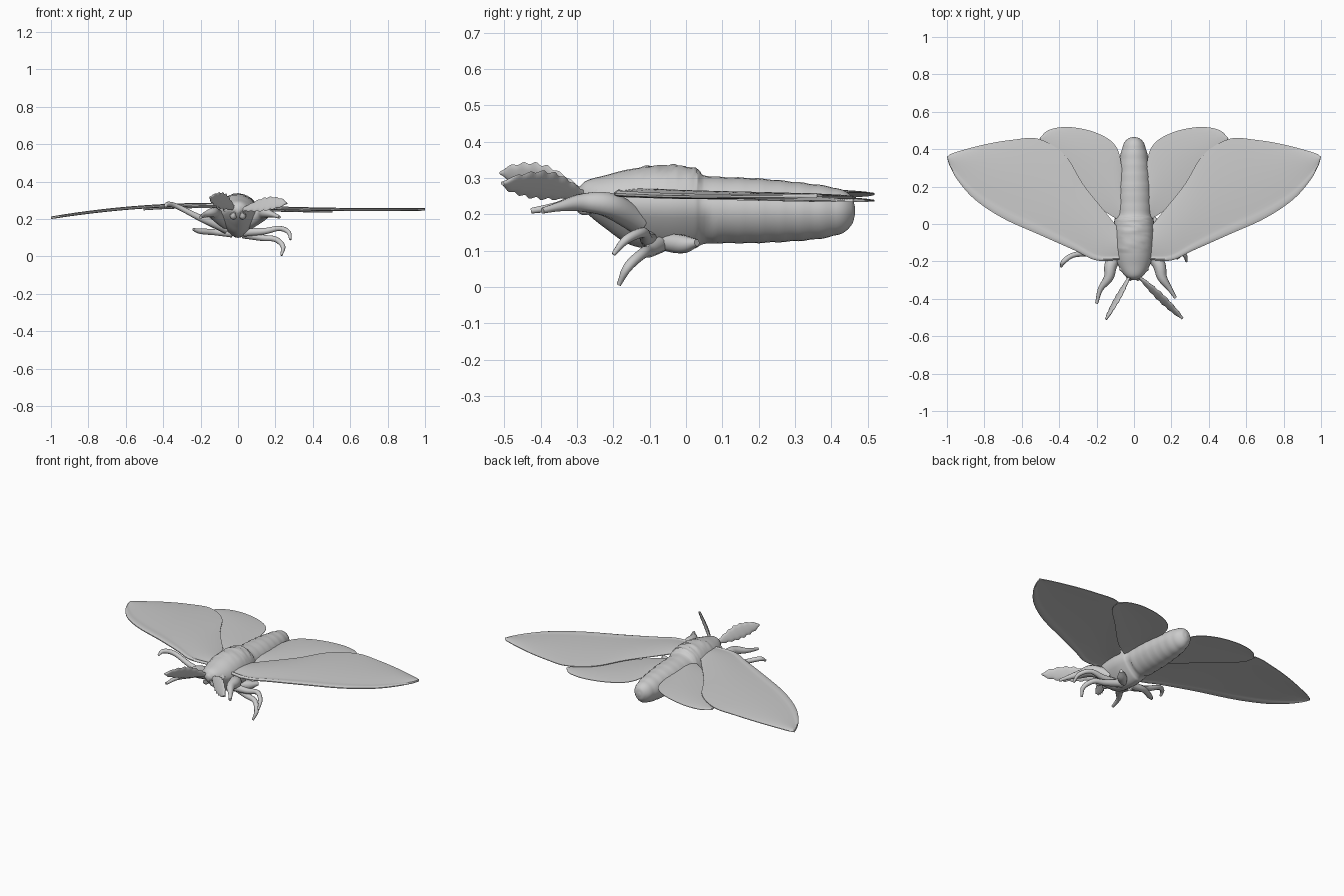
import bpy, bmesh, math, random
from mathutils import Vector

random.seed(4)
cube = bpy.data.objects.get("Cube")
if cube:
    bpy.data.objects.remove(cube, do_unlink=True)

grey = bpy.data.materials.new("warm_grey")
grey.use_nodes = True
grey.diffuse_color = (0.6, 0.6, 0.6, 1)
bsdf = next(n for n in grey.node_tree.nodes if n.type == "BSDF_PRINCIPLED")
bsdf.inputs["Base Color"].default_value = (0.6, 0.6, 0.6, 1)


def spline(points, count):
    """Sample a smooth curve through the points."""
    p = [Vector(q) for q in points]
    p = [2 * p[0] - p[1]] + p + [2 * p[-1] - p[-2]]
    out = []
    for i in range(count + 1):
        t = i / count * (len(p) - 3)
        k = min(int(t), len(p) - 4)
        t -= k
        a, b, c, d = p[k:k + 4]
        out.append(0.5 * (2 * b + (c - a) * t + (2 * a - 5 * b + 4 * c - d) * t * t
                          + (3 * b - a - 3 * c + d) * t ** 3))
    return out


def loft(name, rings, angle=50):
    """Skin a list of closed rings and cap both ends."""
    bm = bmesh.new()
    rows = [[bm.verts.new(v) for v in ring] for ring in rings]
    n = len(rows[0])
    for r, s in zip(rows, rows[1:]):
        for i in range(n):
            j = (i + 1) % n
            bm.faces.new((r[i], r[j], s[j], s[i]))
    bm.faces.new(rows[0])
    bm.faces.new(rows[-1])
    bmesh.ops.remove_doubles(bm, verts=bm.verts, dist=0.0003)
    bmesh.ops.recalc_face_normals(bm, faces=bm.faces)
    mesh = bpy.data.meshes.new(name)
    bm.to_mesh(mesh)
    bm.free()
    mesh.materials.append(grey)
    ob = bpy.data.objects.new(name, mesh)
    bpy.context.collection.objects.link(ob)
    bpy.ops.object.select_all(action="DESELECT")
    ob.select_set(True)
    bpy.context.view_layer.objects.active = ob
    bpy.ops.object.shade_smooth_by_angle(angle=math.radians(angle))
    return ob


def circle(n):
    return [(math.cos(math.tau * i / n), math.sin(math.tau * i / n)) for i in range(n)]


def limb(name, points):
    """Tapered tube; each point is x, y, z, radius."""
    path = spline(points, 24)
    rings = []
    for i, p in enumerate(path):
        axis = (path[min(i + 1, 24)].xyz - path[max(i - 1, 0)].xyz).normalized()
        side = axis.cross(Vector((0, 0, 1))).normalized()
        up = side.cross(axis)
        rings.append([p.xyz + p.w * (c * side + s * up) for c, s in circle(10)])
    return loft(name, rings)


# Body: y, half width, underside, top
profile = [(-0.30, 0.012, 0.235, 0.265), (-0.275, 0.05, 0.205, 0.292), (-0.22, 0.085, 0.16, 0.308),
           (-0.15, 0.105, 0.115, 0.325), (-0.05, 0.112, 0.10, 0.332), (0.02, 0.105, 0.105, 0.325),
           (0.06, 0.095, 0.12, 0.305), (0.2, 0.092, 0.122, 0.298), (0.34, 0.077, 0.13, 0.284),
           (0.42, 0.058, 0.145, 0.27), (0.455, 0.034, 0.17, 0.25), (0.465, 0.008, 0.2, 0.22)]
rings = []
for y, w, low, top in spline(profile, 88):
    abdomen = y > 0.06
    swell = 1 + (0.035 * abs(math.sin((y - 0.06) * 55)) - 0.015 if abdomen else 0)
    ring = []
    for c, s in circle(28):
        pinch = 1 + (0.1 if abdomen else 0.4) * min(s, 0)
        tuft = random.uniform(0, 0.007) if -0.15 < y < 0.04 and s > 0.6 else 0
        ring.append((w * c * pinch * swell, y, (low + top) / 2 + (top - low) / 2 * s * swell + tuft))
    rings.append(ring)
loft("body", rings, 70)


# Wings: thin shells between a front and a rear edge
def wing_height(x):
    u = abs(x)
    return 0.262 - 0.037 * u + 0.025 * u * u if x > 0 else 0.272 + 0.03 * u - 0.097 * u * u


def wing(name, side, front, rear, drop, thick, edge):
    rings, across = [], 16
    for i, (a, b) in enumerate(zip(spline(front, 48), spline(rear, 48))):
        taper = 1 - 0.6 * i / 48
        top, bottom = [], []
        for k in range(across + 1):
            v = (k / across) ** 1.5
            p = a.lerp(b, v)
            z = wing_height(side * p.x) - drop + 0.008 * math.sin(math.pi * v) * taper
            h = thick * (0.4 + 0.6 * math.sin(math.pi * v) ** 0.5) + edge * taper * math.exp(-((v - 0.04) / 0.03) ** 2)
            top.append((side * p.x, p.y, z + h))
            bottom.append((side * p.x, p.y, z - h))
        rings.append(top + bottom[::-1])
    return loft(name, rings)


fore_front = [(0.07, -0.19), (0.2, -0.195), (0.32, -0.14), (0.5, -0.06), (0.7, 0.03),
              (0.85, 0.13), (0.94, 0.23), (0.985, 0.31), (1, 0.36)]
fore_rear = [(0.07, -0.04), (0.15, 0.06), (0.27, 0.21), (0.37, 0.37), (0.51, 0.455),
             (0.65, 0.45), (0.8, 0.425), (0.96, 0.382), (1, 0.36)]
hind_front = [(0.05, 0), (0.2, 0.1), (0.36, 0.26), (0.48, 0.38), (0.505, 0.46)]
hind_rear = [(0.05, 0.1), (0.065, 0.3), (0.1, 0.42), (0.2, 0.487), (0.34, 0.518), (0.45, 0.505), (0.505, 0.46)]
for label, side in (("left", 1), ("right", -1)):
    wing(label + "_forewing", side, fore_front, fore_rear, 0, 0.005, 0.006)
    wing(label + "_hindwing", side, hind_front, hind_rear, 0.014, 0.004, 0)


# Feathered antennae: flat leaf blades with a toothed edge
def antenna(name, start, end, across):
    start, end = Vector(start), Vector(end)
    axis = (end - start).normalized()
    across = Vector(across)
    across = (across - across.dot(axis) * axis).normalized()
    flat = axis.cross(across)
    rings = []
    for i in range(41):
        t = i / 40
        w = 0.009 + 0.033 * max(0, math.sin(math.pi * min(1, t * 0.9 + 0.02))) ** 1.3
        w *= 1 + 0.1 * math.sin(t * 45)
        if t > 0.92:
            w *= 1 - (t - 0.92) * 9
        centre = start.lerp(end, t) + Vector((0, 0, 0.012 * math.sin(math.pi * t)))
        rings.append([centre + across * w * c + flat * 0.007 * s for c, s in circle(12)])
    return loft(name, rings)


antenna("left_antenna", (0.02, -0.275, 0.25), (0.26, -0.505, 0.285), (0.3, 0.35, 0.8))
antenna("right_antenna", (-0.02, -0.275, 0.255), (-0.15, -0.51, 0.315), (0.3, -0.1, 0.9))

# Mouth feelers and eyes on the head
for label, side in (("left", 1), ("right", -1)):
    limb(label + "_feeler", [(side * 0.02, -0.24, 0.24, 0.02), (side * 0.025, -0.28, 0.215, 0.018),
                             (side * 0.02, -0.3, 0.235, 0.006)])
    limb(label + "_eye", [(side * 0.035, -0.235, 0.25, 0.02), (side * 0.06, -0.24, 0.25, 0.022),
                          (side * 0.078, -0.245, 0.25, 0.004)])

# Legs
limb("left_front_leg", [(0.06, -0.13, 0.18, 0.035), (0.13, -0.21, 0.225, 0.035), (0.15, -0.285, 0.232, 0.026),
                        (0.19, -0.345, 0.222, 0.014), (0.222, -0.395, 0.21, 0.008)])
limb("right_front_leg", [(-0.06, -0.13, 0.18, 0.035), (-0.12, -0.21, 0.225, 0.035), (-0.135, -0.285, 0.235, 0.026),
                         (-0.18, -0.35, 0.222, 0.014), (-0.2, -0.425, 0.21, 0.008)])
limb("left_middle_leg", [(0.03, -0.1, 0.13, 0.025), (0.14, -0.11, 0.135, 0.018), (0.22, -0.12, 0.15, 0.014),
                         (0.27, -0.165, 0.13, 0.012), (0.28, -0.2, 0.09, 0.006)])
limb("left_lower_leg", [(0.03, -0.07, 0.12, 0.025), (0.13, -0.1, 0.1, 0.018), (0.2, -0.12, 0.092, 0.015),
                        (0.24, -0.16, 0.055, 0.013), (0.232, -0.185, 0.006, 0.006)])
limb("left_hind_leg", [(0.03, -0.06, 0.125, 0.025), (0.08, -0.01, 0.118, 0.026), (0.12, 0.03, 0.122, 0.01)])
limb("right_middle_leg", [(-0.06, -0.1, 0.15, 0.03), (-0.2, -0.15, 0.205, 0.018), (-0.32, -0.165, 0.265, 0.014),
                          (-0.375, -0.2, 0.28, 0.013), (-0.39, -0.23, 0.262, 0.006)])
limb("right_hind_leg", [(-0.03, -0.06, 0.125, 0.025), (-0.12, -0.06, 0.13, 0.018), (-0.2, -0.1, 0.135, 0.015),
                        (-0.24, -0.13, 0.145, 0.007)])
